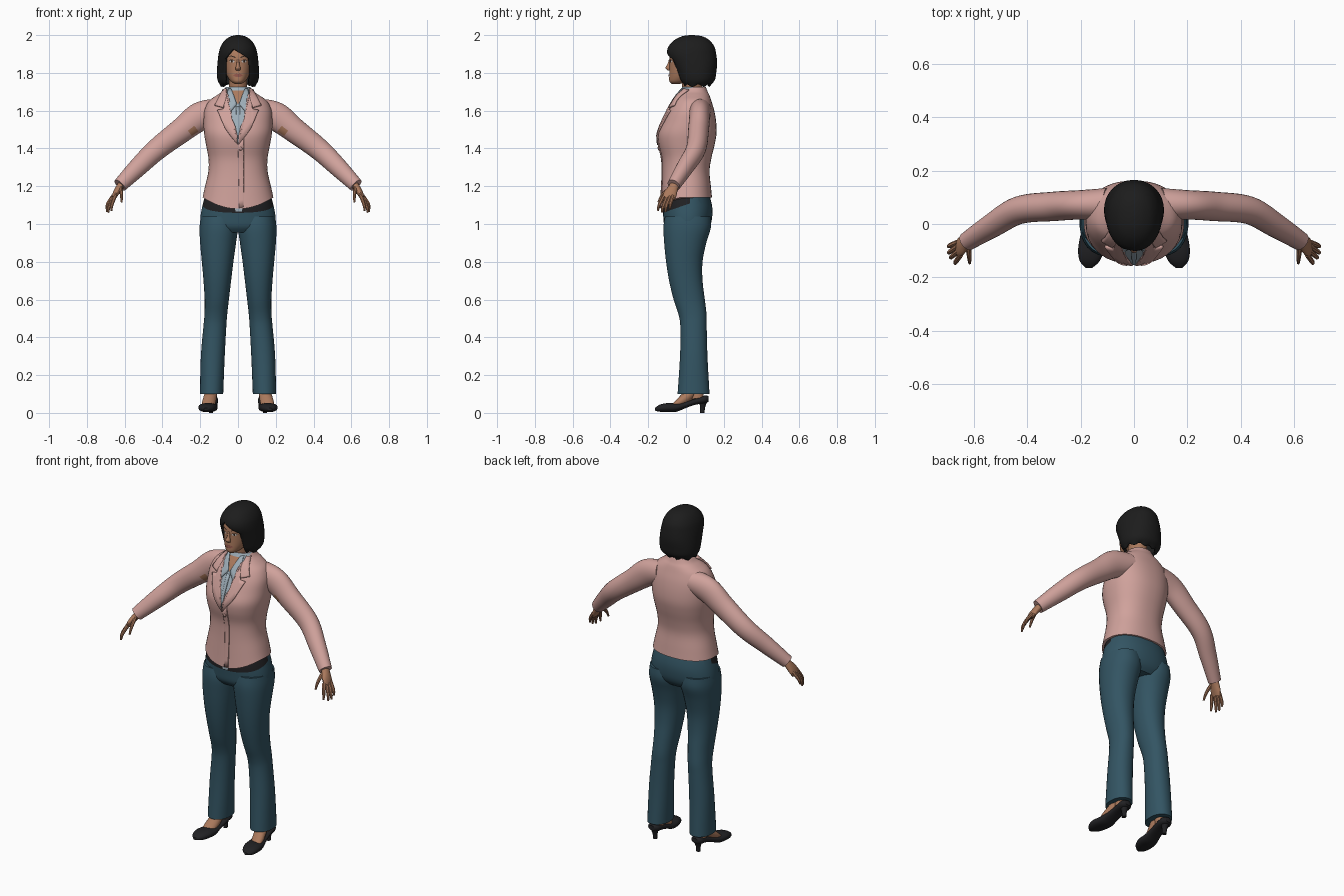
import bpy, bmesh, math
from mathutils import Vector as V
from mathutils.bvhtree import BVHTree

if "Cube" in bpy.data.objects:
    bpy.data.objects.remove(bpy.data.objects["Cube"])

X, Y, Z = V((1, 0, 0)), V((0, 1, 0)), V((0, 0, 1))


def mat(name, r, g, b):
    m = bpy.data.materials.new(name)
    m.diffuse_color = (r, g, b, 1)
    m.use_nodes = True
    m.node_tree.nodes["Principled BSDF"].inputs["Base Color"].default_value = m.diffuse_color
    return m


PINK = mat("pink cloth", .63, .36, .33)
TEAL = mat("dark teal cloth", .033, .09, .125)
SHIRT = mat("pale blue cotton", .34, .42, .48)
SKIN = mat("skin", .41, .195, .11)
HAIR = mat("black hair", .012, .012, .012)
SHOE = mat("black leather", .015, .015, .017)
LIP = mat("lips", .30, .10, .075)
WHITE = mat("eye white", .55, .52, .5)
BROWN = mat("dark brown", .03, .016, .011)


def finish(name, bm, mats, thick=0):
    """Turn a bmesh into an object, smooth except at sharp edges."""
    for f in bm.faces:
        f.smooth = True
    for e in bm.edges:
        e.smooth = e.calc_face_angle(0) < math.radians(42)
    me = bpy.data.meshes.new(name)
    bm.to_mesh(me)
    bm.free()
    for m in mats:
        me.materials.append(m)
    ob = bpy.data.objects.new(name, me)
    bpy.context.scene.collection.objects.link(ob)
    if thick:
        s = ob.modifiers.new("thickness", 'SOLIDIFY')
        s.thickness, s.offset = thick, -1
    return ob


def spline(keys, sub):
    """Catmull-Rom through the keyed cross-sections."""
    out, n = [], len(keys)
    for i in range(n - 1):
        a, b, c, d = (keys[min(max(j, 0), n - 1)] for j in range(i - 1, i + 3))
        for s in range(sub):
            t = s / sub
            out.append([q + .5 * t * (r - p + t * (2 * p - 5 * q + 4 * r - w + t * (3 * (q - r) + w - p)))
                        for p, q, r, w in zip(a, b, c, d)])
    return out + [list(keys[-1])]


def loft(keys, frame=(X, Y), n=24, sub=4, p=1.0, bottom=True):
    """Skin of oval rings (cx, cy, cz, ru, rv); frame=None follows the path."""
    bm = bmesh.new()
    ks = spline(keys, sub)
    rings = []
    for i, k in enumerate(ks):
        c = V(k[:3])
        if frame:
            u, v = frame
        else:
            t = (V(ks[min(i + 1, len(ks) - 1)][:3]) - V(ks[max(i - 1, 0)][:3])).normalized()
            u = (Y - Y.dot(t) * t).normalized()
            v = t.cross(u)
        ring = []
        for j in range(n):
            a = 2 * math.pi * (j + .5) / n
            co, si = (math.copysign(abs(w) ** p, w) for w in (math.cos(a), math.sin(a)))
            ring.append(bm.verts.new(c + u * (k[3] * co) + v * (k[4] * si)))
        rings.append(ring)
    for r, s in zip(rings, rings[1:]):
        for j in range(n):
            bm.faces.new((r[j], r[(j + 1) % n], s[(j + 1) % n], s[j]))
    if bottom:
        bm.faces.new(rings[0])
    bm.faces.new(rings[-1])
    bmesh.ops.recalc_face_normals(bm, faces=bm.faces[:])
    return bm


def level(z, hw, yf, yb, cx=0):
    return (cx, (yf + yb) / 2, z, hw, (yb - yf) / 2)


def cut(bm, co, no, test):
    """Slice the faces that pass the test along a plane."""
    fs = [f for f in bm.faces if test(f.calc_center_median())]
    geom = fs + list({e for f in fs for e in f.edges}) + list({v for f in fs for v in f.verts})
    bmesh.ops.bisect_plane(bm, geom=geom, plane_co=co, plane_no=no, dist=1e-5)


def plate(name, target, pts, off, m, thick=0, cuts=4):
    """Flat x-z outline laid onto the front of a body part."""
    me = target.data
    tree = BVHTree.FromPolygons([v.co for v in me.vertices], [tuple(f.vertices) for f in me.polygons])
    bm = bmesh.new()
    bm.faces.new([bm.verts.new((x, -1, z)) for x, z in pts])
    bmesh.ops.triangulate(bm, faces=bm.faces[:])
    bmesh.ops.subdivide_edges(bm, edges=bm.edges[:], cuts=cuts, use_grid_fill=True)
    for v in bm.verts:
        hit = tree.ray_cast(v.co, Y)
        if hit[0] is None:
            hit = tree.find_nearest(V((v.co.x, 0, v.co.z)))
        v.co = hit[0] + hit[1] * off
    bm.normal_update()
    if sum(f.normal.y for f in bm.faces) > 0:
        bmesh.ops.reverse_faces(bm, faces=bm.faces[:])
    return finish(name, bm, [m], thick)


# Jacket body with dipping front hem and shirt showing in the neckline
bm = loft([level(*k) for k in (
    (1.14, .188, -.135, .138), (1.2, .175, -.13, .132), (1.28, .157, -.125, .125),
    (1.35, .157, -.128, .135), (1.42, .17, -.145, .152), (1.48, .18, -.148, .162),
    (1.54, .182, -.125, .16), (1.6, .178, -.098, .15), (1.65, .155, -.07, .135),
    (1.68, .115, -.05, .125), (1.7, .085, -.035, .115), (1.725, .065, -.02, .105))],
    n=40, p=.87)
for v in bm.verts:
    if v.co.y < 0 and v.co.z < 1.3:
        v.co.z -= .06 * max(0, 1 - (v.co.x / .185) ** 2) * (1.3 - v.co.z) / .16
for s in (1, -1):
    cut(bm, (0, 0, 1.42), (.3 * s, 0, -.07), lambda c: c.y < .02 and c.z > 1.39)
for f in bm.faces:
    c = f.calc_center_median()
    f.material_index = int(c.y < .03 and c.z > 1.42 + abs(c.x) * .3 / .07)
jacket = finish("jacket_body", bm, [PINK, SHIRT])

# Front closing edge, button, open throat
plate("jacket_front_edge", jacket, [(.0, 1.43), (.03, 1.46), (.03, 1.09), (.006, 1.085)], .005, PINK, .006, 8)
plate("jacket_button", jacket, [(.014 + .009 * math.cos(a), 1.4 + .009 * math.sin(a))
                                for a in (0, .8, 1.6, 2.4, 3.2, 4, 4.8, 5.5)], .009, PINK, .006, 1)
plate("throat", jacket, [(0, 1.63), (.032, 1.705), (-.032, 1.705)], .003, SKIN)
plate("shirt_placket", jacket, [(-.007, 1.45), (.007, 1.45), (.01, 1.62), (-.01, 1.62)], .005, SHIRT, .004)

# Hips with dark waistband at the front
bm = loft([level(*k) for k in (
    (.955, .17, -.09, .1), (.985, .196, -.113, .125), (1.03, .2, -.12, .138),
    (1.1, .188, -.122, .138), (1.2, .16, -.1, .11))], n=36, p=.9)
cut(bm, (0, -.12, 1.06), (0, -.35, 1), lambda c: True)
for f in bm.faces:
    c = f.calc_center_median()
    f.material_index = int(c.y < .03 and c.z > 1.06 + .35 * (c.y + .12))
hips = finish("trouser_hips", bm, [TEAL, SHOE])
plate("shirt_tail", hips, [(-.03, 1.12), (-.012, 1.066), (.02, 1.066), (.03, 1.12)], .005, SHIRT)

# Head, nose and neck
head = finish("head", loft([level(*k) for k in (
    (1.742, .018, -.075, -.03), (1.755, .038, -.088, .02), (1.78, .056, -.089, .07),
    (1.81, .067, -.088, .1), (1.85, .074, -.087, .12), (1.89, .077, -.086, .125),
    (1.93, .07, -.07, .12), (1.97, .04, -.03, .09))], n=32, p=.92), [SKIN])
finish("nose", loft([(0, -.084, 1.872, .006, .006), (0, -.09, 1.845, .008, .009),
                     (0, -.094, 1.826, .014, .015), (0, -.088, 1.812, .011, .008)], n=12), [SKIN])
finish("neck", loft([level(1.6, .055, -.02, .09), level(1.69, .049, -.018, .085),
                     level(1.8, .05, -.03, .085)], n=20), [SKIN])
plate("upper_lip", head, [(-.025, 1.788), (-.008, 1.796), (0, 1.794), (.008, 1.796), (.025, 1.788)], .003, LIP)
plate("lower_lip", head, [(-.025, 1.788), (-.01, 1.778), (.01, 1.778), (.025, 1.788)], .005, LIP)

# Bobbed hair shell with a face opening and off-centre parting
bm = loft([level(*k) for k in (
    (1.732, .092, -.02, .125), (1.76, .108, -.04, .152), (1.8, .112, -.055, .16),
    (1.85, .109, -.078, .165), (1.9, .103, -.1, .16), (1.94, .092, -.093, .15),
    (1.975, .068, -.06, .122), (1.994, .036, -.02, .085), (2.0, .008, .02, .04))],
    n=40, p=.92, bottom=False)
front = lambda c: c.y < .02 and c.z < 1.96
part = V((-.025, 0, 1.928))
for co, no in (((-.066, 0, 0), X), ((.06, 0, 0), X), (part, (-1.3, 0, 1)), (part, (.65, 0, 1))):
    cut(bm, co, no, front)
hole = []
for f in bm.faces:
    c = f.calc_center_median()
    d = c.x - part.x
    if front(c) and -.066 < c.x < .06 and c.z < part.z - (.65 * d if d > 0 else -1.3 * d):
        hole.append(f)
bmesh.ops.delete(bm, geom=hole, context='FACES')
for v in bm.verts:
    if v.co.z < 1.74:
        v.co.z += .007 * math.sin(9 * math.atan2(v.co.y - .05, v.co.x))
finish("hair", bm, [HAIR], .014)

for s, side in ((1, "left"), (-1, "right")):
    def m(pts):
        return [(s * q[0], *q[1:]) for q in pts]

    def tube(name, keys, material, n=12, sub=4):
        return finish(f"{name}_{side}", loft(m(keys), None, n, sub), [material])

    # Lapel, upper collar and shirt collar
    plate(f"lapel_{side}", jacket, m([(.002, 1.42), (.07, 1.51), (.107, 1.6), (.075, 1.607),
                                      (.062, 1.69), (.052, 1.65)]), .009, PINK, .009)
    plate(f"jacket_collar_{side}", jacket, m([(.077, 1.613), (.12, 1.625), (.1, 1.665), (.074, 1.708),
                                              (.058, 1.712), (.06, 1.67)]), .01, PINK, .009)
    plate(f"shirt_collar_{side}", jacket, m([(.006, 1.632), (.04, 1.592), (.056, 1.67), (.05, 1.715),
                                             (.034, 1.712)]), .007, SHIRT, .006)

    # Eye, iris, brow
    plate(f"eye_{side}", head, m([(.016, 1.86), (.026, 1.868), (.036, 1.868), (.045, 1.861),
                                  (.036, 1.855), (.024, 1.855)]), .002, WHITE, cuts=2)
    plate(f"iris_{side}", head, m([(.026, 1.862), (.028, 1.868), (.034, 1.868), (.036, 1.862),
                                   (.034, 1.856), (.028, 1.856)]), .0035, BROWN, cuts=1)
    plate(f"lash_{side}", head, m([(.014, 1.861), (.026, 1.871), (.038, 1.871), (.048, 1.862),
                                   (.036, 1.867), (.026, 1.867)]), .004, BROWN, cuts=1)
    plate(f"brow_{side}", head, m([(.013, 1.884), (.035, 1.892), (.053, 1.883), (.035, 1.887),
                                   (.014, 1.879)]), .003, BROWN, cuts=2)

    # Sleeve with a bare patch under the arm
    bm = loft(m([(.1, .075, 1.6, .06, .065), (.2, .072, 1.57, .055, .076), (.3, .066, 1.495, .055, .066),
                 (.43, .052, 1.395, .052, .058), (.53, -.005, 1.3, .045, .05),
                 (.625, -.065, 1.205, .035, .038)]), None, 28, 6)
    for f in bm.faces:
        f.material_index = int((f.calc_center_median() - V((.235 * s, .02, 1.485))).length < .028)
    finish(f"sleeve_{side}", bm, [PINK, SKIN])

    # Hand
    tube("palm", [(.605, -.052, 1.225, .024, .02), (.63, -.068, 1.19, .027, .019),
                  (.648, -.083, 1.16, .035, .016), (.66, -.093, 1.135, .033, .011)], SKIN, 16)
    for name, a, b, c in (
            ("index_finger", (.65, -.116, 1.15), (.668, -.142, 1.1), (.67, -.149, 1.07)),
            ("middle_finger", (.656, -.1, 1.145), (.683, -.122, 1.09), (.686, -.127, 1.06)),
            ("ring_finger", (.661, -.084, 1.145), (.69, -.104, 1.095), (.694, -.108, 1.063)),
            ("little_finger", (.66, -.068, 1.15), (.69, -.081, 1.108), (.696, -.086, 1.08)),
            ("thumb", (.622, -.08, 1.195), (.617, -.124, 1.155), (.616, -.147, 1.115))):
        tube(name, [(*a, .01, .011), (*b, .009, .009), (*c, .005, .005)], SKIN, 8, 3)

    # Trouser leg: z, inner x, outer x, front y, back y
    finish(f"trouser_leg_{side}", loft([level(z, (o - i) / 2, f, b, s * (o + i) / 2) for z, i, o, f, b in (
        (.1, .078, .202, -.045, .125), (.3, .07, .197, -.032, .114), (.45, .062, .184, -.03, .11),
        (.52, .057, .178, -.04, .109), (.6, .048, .177, -.066, .1), (.7, .036, .183, -.09, .088),
        (.8, .024, .192, -.106, .088), (.9, .01, .201, -.116, .108), (.98, .0, .204, -.12, .132),
        (1.04, .01, .197, -.112, .13))], n=28, p=.92), [TEAL])

    # Ankle, instep, shoe and heel
    tube("ankle", [(.14, .05, .2, .035, .032), (.14, .055, .12, .035, .032), (.143, .06, .075, .035, .03)], SKIN, 16)
    tube("instep", [(.141, .05, .14, .03, .03), (.146, .01, .09, .03, .034),
                    (.155, -.035, .052, .024, .036), (.16, -.075, .03, .012, .03)], SKIN, 16)
    finish(f"shoe_{side}", loft([(s * cx, y, (b + t) / 2, hw, (t - b) / 2) for y, cx, hw, b, t in (
        (.12, .143, .018, .06, .088), (.1, .143, .036, .05, .092), (.05, .144, .038, .043, .076),
        (.0, .149, .04, .026, .06), (-.05, .155, .048, .006, .052), (-.1, .161, .049, .004, .052),
        (-.14, .166, .037, .006, .043), (-.165, .169, .012, .012, .026))],
        frame=(X, Z), n=20, p=.85), [SHOE])
    finish(f"shoe_heel_{side}", loft(m([(.143, .086, 0, .012, .013), (.143, .088, .03, .014, .014),
                                        (.143, .092, .07, .028, .026)]), n=12), [SHOE])
